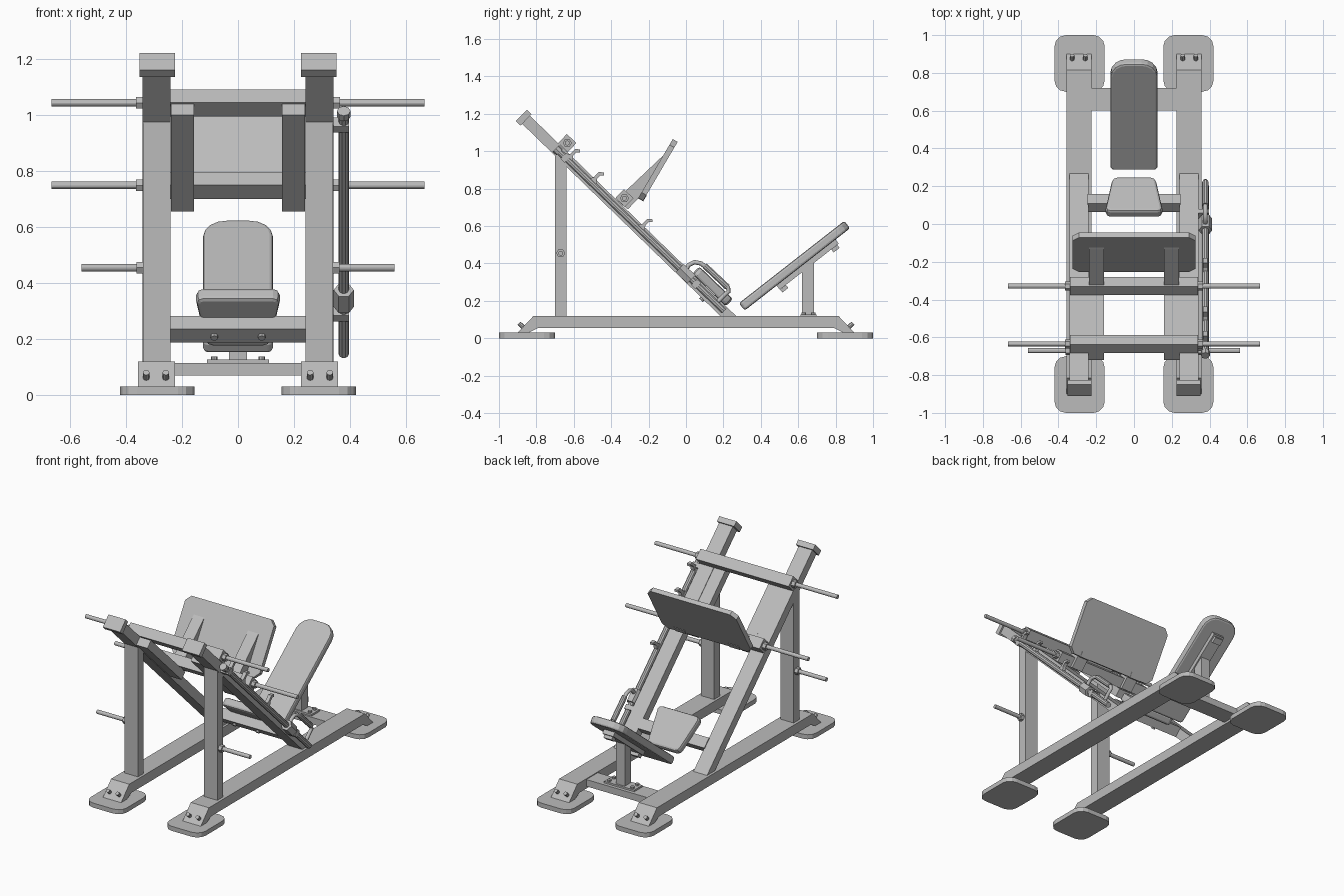
import bpy, bmesh, math
from mathutils import Vector

cube = bpy.data.objects.get("Cube")
if cube:
    bpy.data.objects.remove(cube, do_unlink=True)

grey = bpy.data.materials.new("steel_grey")
grey.use_nodes = True
COL = (0.5, 0.5, 0.5, 1)
grey.diffuse_color = COL
grey.node_tree.nodes["Principled BSDF"].inputs["Base Color"].default_value = COL

SLOPE = math.radians(-44.0)   # guide rails fall towards the back
RECLINE = math.radians(38)    # backrest
ALONG = Vector((0, math.cos(SLOPE), math.sin(SLOPE)))
NORMAL = Vector((0, -math.sin(SLOPE), math.cos(SLOPE)))
FOOT = Vector((0, 0.225, 0.125))


def on_rail(z, off=0.0, x=0.0):
    """Point on the guide rail centre line at height z, lifted by off."""
    p = FOOT + ALONG * ((z - FOOT.z) / ALONG.z) + NORMAL * off
    p.x = x
    return p


def extrude(name, pts, vec, at=(0, 0, 0), tilt=0, bevel=0, mirror=False):
    bm = bmesh.new()
    f = bm.faces.new([bm.verts.new(p) for p in pts])
    new = bmesh.ops.extrude_face_region(bm, geom=[f])["geom"]
    bmesh.ops.translate(bm, vec=vec, verts=[g for g in new if isinstance(g, bmesh.types.BMVert)])
    bmesh.ops.recalc_face_normals(bm, faces=bm.faces[:])
    me = bpy.data.meshes.new(name)
    bm.to_mesh(me)
    bm.free()
    ob = bpy.data.objects.new(name, me)
    bpy.context.collection.objects.link(ob)
    me.materials.append(grey)
    ob.location = at
    ob.rotation_euler = (tilt, 0, 0)
    if bevel:
        m = ob.modifiers.new("soft_edge", "BEVEL")
        m.width, m.segments, m.angle_limit = bevel, 2, math.radians(50)
    if mirror:
        ob.modifiers.new("other_side", "MIRROR")
    return ob


def slab(name, outline, t, at, tilt=0, **kw):
    return extrude(name, [(x, y, -t / 2) for x, y in outline], (0, 0, t), at, tilt, **kw)


def box(name, x0, x1, ly, lz, at, tilt=0, **kw):
    h = ly / 2
    return slab(name, [(x0, -h), (x1, -h), (x1, h), (x0, h)], lz, at, tilt, **kw)


def side_profile(name, pts, x0, x1, at=(0, 0, 0), tilt=0, **kw):
    return extrude(name, [(x0, y, z) for y, z in pts], (x1 - x0, 0, 0), at, tilt, **kw)


def rod(name, a, b, r, sides=12, **kw):
    a, axis = Vector(a), Vector(b) - Vector(a)
    q = axis.to_track_quat("Z", "Y")
    ring = [a + q @ Vector((r * math.cos(i * math.tau / sides), r * math.sin(i * math.tau / sides), 0))
            for i in range(sides)]
    return extrude(name, ring, axis, **kw)


def rounded(low, high, length, r_low, r_high, seg, cx=0.0):
    """Outline with half widths low/high and rounded corners."""
    h, pts = length / 2, []
    for k, (sx, sy, w, r) in enumerate([(1, 1, high, r_high), (-1, 1, high, r_high),
                                        (-1, -1, low, r_low), (1, -1, low, r_low)]):
        for i in range(seg + 1):
            a = (k + i / seg) * math.pi / 2
            pts.append((cx + sx * (w - r) + r * math.cos(a), sy * (h - r) + r * math.sin(a)))
    return pts


# Base: long rails with sloping ends, feet and bolts
half = [(0.815, 0.12), (0.9, 0.03), (0.84, 0.03), (0.79, 0.055)]
side_profile("base_rail", half + [(-y, z) for y, z in reversed(half)], 0.225, 0.358, mirror=True)
for end, s in (("front", -1), ("back", 1)):
    slab(end + "_foot", rounded(0.133, 0.133, 0.3, 0.06, 0.06, 3, 0.288), 0.03,
         (0, s * 0.85, 0.015), mirror=True)
    for x in (0.258, 0.328):
        rod(end + "_foot_bolt", (x, s * 0.865, 0.055), (x, s * 0.893, 0.08), 0.012, 8, mirror=True)
box("base_crossbar", -0.23, 0.23, 0.12, 0.045, (0, 0.66, 0.092))

# Upright posts with plate storage pegs
box("front_post", 0.242, 0.339, 0.06, 0.88, (0, -0.67, 0.555), mirror=True)
rod("storage_peg", (0.33, -0.67, 0.455), (0.56, -0.67, 0.455), 0.013, mirror=True)
rod("storage_collar", (0.33, -0.67, 0.455), (0.362, -0.67, 0.455), 0.024, 6, mirror=True)

# Sloping guide rails, cut flat where they meet the base
top = on_rail(1.17)
up, dn = top + NORMAL * 0.03, top - NORMAL * 0.03
side_profile("guide_rail", [(0.183, 0.12), (0.267, 0.12), (up.y, up.z), (dn.y, dn.z)],
             0.241, 0.341, mirror=True)
box("guide_rail_cap", 0.226, 0.352, 0.035, 0.085, on_rail(1.18), SLOPE, mirror=True)

# Sliding carriage
a, b = on_rail(0.675), on_rail(1.02)
box("carriage_rail", 0.158, 0.24, (a - b).length, 0.054, (a + b) / 2, SLOPE, mirror=True)
for level, z in (("upper", 0.998), ("lower", 0.703)):
    c = on_rail(z, 0.064)
    box(level + "_carriage_bar", -0.34, 0.34, 0.07, 0.066, c, SLOPE)
    rod(level + "_weight_peg", (0.33, c.y, c.z), (0.667, c.y, c.z), 0.013, mirror=True)
    rod(level + "_weight_collar", (0.33, c.y, c.z), (0.365, c.y, c.z), 0.024, 6, mirror=True)

# Foot plate and its wedge brackets
slab("foot_plate", rounded(0.325, 0.325, 0.365, 0.035, 0.035, 1), 0.03,
     (0, -0.15, 0.9), math.radians(59.6))
side_profile("foot_plate_bracket", [(-0.37, 0.735), (-0.325, 0.785), (-0.135, 0.965), (-0.112, 0.985),
                                    (-0.245, 0.76), (-0.31, 0.69)], 0.16, 0.238, mirror=True)
box("foot_plate_lip", 0.16, 0.238, 0.035, 0.04, (0, -0.237, 0.757), math.radians(59.6), mirror=True)

# Seat on its crossbar
c = on_rail(0.235)
box("seat_crossbar", -0.245, 0.245, 0.07, 0.066, c, SLOPE)
slab("seat_pad", rounded(0.15, 0.118, 0.25, 0.025, 0.03, 2), 0.055, c + NORMAL * 0.052 - ALONG * 0.007,
     SLOPE, bevel=0.014)
under = c - NORMAL * 0.03
rod("seat_bolt", (0.085, under.y, under.z), Vector((0.085, under.y, under.z)) - NORMAL * 0.015,
    0.013, 8, mirror=True)

# Backrest on its post
slab("backrest_pad", rounded(0.125, 0.125, 0.715, 0.02, 0.085, 4), 0.05, (0, 0.58, 0.388),
     RECLINE, bevel=0.012)
box("backrest_bracket", -0.04, 0.04, 0.4, 0.03, (0, 0.65, 0.395), RECLINE)
for s in (-1, 1):
    box("backrest_bracket_tab", -0.03, 0.03, 0.04, 0.02,
        (0, 0.662 + s * 0.137, 0.372 + s * 0.107), RECLINE)
side_profile("backrest_post", [(0.62, 0.115), (0.685, 0.115), (0.685, 0.415), (0.62, 0.365)], -0.032, 0.032)
box("backrest_base_plate", -0.11, 0.11, 0.085, 0.014, (0, 0.655, 0.119))
for y in (0.63, 0.68):
    rod("base_plate_bolt", (0.085, y, 0.12), (0.085, y, 0.138), 0.012, 8, mirror=True)

# Safety rod beside the left guide rail, with catches and clamps
X = 0.378
rod("safety_rod", on_rail(0.145, 0, X), on_rail(1.01, 0, X), 0.018, 10)
rod("safety_rod_knob", on_rail(0.995, 0, X), on_rail(1.015, 0, X), 0.024, 8)
for z in (0.965, 0.29):
    box("safety_rod_mount", 0.335, 0.396, 0.03, 0.045, on_rail(z), SLOPE)
rod("safety_clamp", on_rail(0.315, 0, X), on_rail(0.375, 0, X), 0.036, 6)
hook = [(-0.02, 0), (0.025, 0), (0.008, 0.025), (0.008, 0.05), (0.022, 0.064),
        (0.012, 0.075), (-0.01, 0.058), (-0.01, 0.02)]
for z in (0.955, 0.832, 0.582):
    side_profile("safety_catch", hook, X - 0.012, X + 0.012, on_rail(z, 0.012), SLOPE)

# Bent release handle
curve = bpy.data.curves.new("release_handle", "CURVE")
curve.dimensions = "3D"
curve.bevel_depth, curve.bevel_resolution, curve.use_fill_caps = 0.012, 2, True
path = [(-0.005, 0.36), (0.015, 0.392), (0.045, 0.407), (0.08, 0.4), (0.13, 0.362),
        (0.225, 0.27), (0.228, 0.25), (0.21, 0.235), (0.165, 0.19)]
line = curve.splines.new("POLY")
line.points.add(len(path) - 1)
for p, (y, z) in zip(line.points, path):
    p.co = (X, y, z, 1)
curve.materials.append(grey)
handle = bpy.data.objects.new("release_handle", curve)
bpy.context.collection.objects.link(handle)
rod("handle_grip", (X, 0.1, 0.388), (X, 0.222, 0.273), 0.017, 10)
